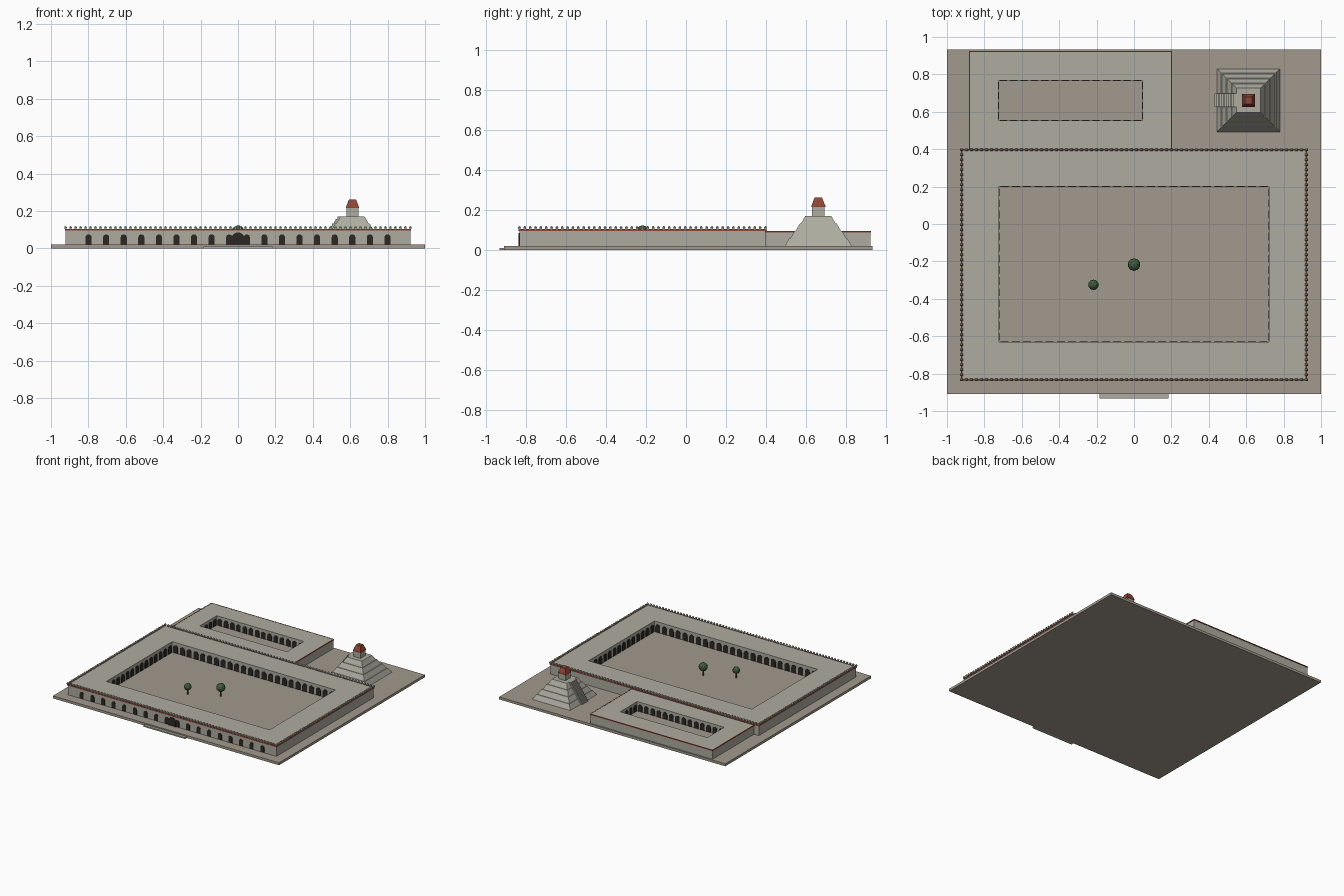
import bpy, bmesh, math
from mathutils import Matrix, Vector

if "Cube" in bpy.data.objects:
    bpy.data.objects.remove(bpy.data.objects["Cube"])


def mat(name, r, g, b):
    m = bpy.data.materials.new(name)
    m.diffuse_color = (r, g, b, 1)
    m.use_nodes = True
    m.node_tree.nodes["Principled BSDF"].inputs["Base Color"].default_value = m.diffuse_color
    return m


PAVING = mat("paving", 0.36, 0.32, 0.27)
STONE = mat("stone", 0.42, 0.41, 0.35)
DARK = mat("shadow", 0.025, 0.02, 0.016)
RED = mat("red_clay", 0.28, 0.06, 0.035)
LEAF = mat("leaf", 0.05, 0.11, 0.05)
BARK = mat("bark", 0.12, 0.07, 0.04)


def finish(name, bm, material):
    bmesh.ops.recalc_face_normals(bm, faces=bm.faces)
    me = bpy.data.meshes.new(name)
    bm.to_mesh(me)
    bm.free()
    me.materials.append(material)
    ob = bpy.data.objects.new(name, me)
    bpy.context.collection.objects.link(ob)
    return ob


def frustum(bm, cx, cy, z0, z1, hx0, hy0, hx1, hy1):
    """Four-sided block with separate bottom and top half sizes."""
    lo, hi = [[bm.verts.new((cx + sx * hx, cy + sy * hy, z))
               for sx, sy in ((-1, -1), (1, -1), (1, 1), (-1, 1))]
              for hx, hy, z in ((hx0, hy0, z0), (hx1, hy1, z1))]
    bm.faces.new(lo[::-1])
    bm.faces.new(hi)
    for i in range(4):
        j = (i + 1) % 4
        bm.faces.new((lo[i], lo[j], hi[j], hi[i]))


def box(bm, x0, x1, y0, y1, z0, z1):
    hx, hy = (x1 - x0) / 2, (y1 - y0) / 2
    frustum(bm, (x0 + x1) / 2, (y0 + y1) / 2, z0, z1, hx, hy, hx, hy)


def ring(name, outer, inner, z0, z1, material):
    """Rectangular wall ring; rectangles are x0, x1, y0, y1."""
    bm = bmesh.new()
    loops = []
    for (x0, x1, y0, y1), z in ((outer, z0), (outer, z1), (inner, z1), (inner, z0)):
        loops.append([bm.verts.new((x, y, z)) for x, y in
                      ((x0, y0), (x1, y0), (x1, y1), (x0, y1))])
    for k in range(4):
        a, b = loops[k], loops[(k + 1) % 4]
        for i in range(4):
            j = (i + 1) % 4
            bm.faces.new((a[i], a[j], b[j], b[i]))
    return finish(name, bm, material)


def arch(bm, pos, along, out, w, h, depth=0.003):
    """Round-headed dark opening standing just proud of a wall."""
    r = w / 2
    prof = [(-r, 0)] + [(-r * math.cos(math.pi * i / 8), h - r + r * math.sin(math.pi * i / 8))
                        for i in range(9)] + [(r, 0)]
    along, out, pos = Vector(along), Vector(out), Vector(pos)
    lay = [[bm.verts.new(pos + along * u + Vector((0, 0, v)) + out * d) for u, v in prof]
           for d in (-depth, depth)]
    bm.faces.new(lay[0])
    bm.faces.new(lay[1])
    for i in range(len(prof)):
        j = (i + 1) % len(prof)
        bm.faces.new((lay[0][i], lay[0][j], lay[1][j], lay[1][i]))


def arcade(name, rect, nx, ny, h):
    """Arches around the four inner walls of a courtyard."""
    x0, x1, y0, y1 = rect
    bm = bmesh.new()
    sx, sy = (x1 - x0) / nx, (y1 - y0) / ny
    for i in range(nx):
        x = x0 + sx * (i + 0.5)
        arch(bm, (x, y0, 0.02), (1, 0, 0), (0, 1, 0), sx * 0.7, h)
        arch(bm, (x, y1, 0.02), (1, 0, 0), (0, -1, 0), sx * 0.7, h)
    for i in range(ny):
        y = y0 + sy * (i + 0.5)
        arch(bm, (x0, y, 0.02), (0, 1, 0), (1, 0, 0), sy * 0.7, h)
        arch(bm, (x1, y, 0.02), (0, 1, 0), (-1, 0, 0), sy * 0.7, h)
    return finish(name, bm, DARK)


def grow(r, d):
    return (r[0] - d, r[1] + d, r[2] - d, r[3] + d)


# Ground slab and front step
bm = bmesh.new()
box(bm, -1, 1, -0.91, 0.932, 0, 0.02)
finish("ground_slab", bm, PAVING)
bm = bmesh.new()
box(bm, -0.185, 0.185, -0.932, -0.91, 0, 0.011)
finish("front_step", bm, STONE)

# Main building and rear wing, each around a courtyard
main, yard = (-0.922, 0.922, -0.832, 0.397), (-0.722, 0.722, -0.632, 0.2)
rear, rear_yard = (-0.88, 0.2, 0.397, 0.922), (-0.725, 0.045, 0.553, 0.767)
ring("main_building", main, yard, 0.02, 0.104, STONE)
ring("main_cornice", grow(main, 0.004), grow(main, -0.004), 0.095, 0.105, RED)
arcade("main_arcade", yard, 24, 14, 0.062)
ring("rear_building", rear, rear_yard, 0.02, 0.094, STONE)
ring("rear_cornice", grow(rear, 0.003), grow(rear, -0.003), 0.087, 0.095, RED)
arcade("rear_arcade", rear_yard, 14, 4, 0.055)

# Battlements along the main roof edge
bm = bmesh.new()
x0, x1, y0, y1 = main
spots = set()
for i in range(70):
    x = x0 + (x1 - x0) * i / 69
    spots |= {(x, y0), (x, y1)}
for i in range(1, 46):
    y = y0 + (y1 - y0) * i / 46
    spots |= {(x0, y), (x1, y)}
for x, y in sorted(spots):
    frustum(bm, x, y, 0.104, 0.113, 0.005, 0.005, 0.007, 0.007)
    frustum(bm, x, y, 0.113, 0.121, 0.007, 0.007, 0.002, 0.002)
finish("battlements", bm, STONE)

# Front openings and central doorway
bm = bmesh.new()
for i in range(18):
    arch(bm, ((i - 8.5) * 0.094, y0, 0.022), (1, 0, 0), (0, -1, 0), 0.033, 0.053)
finish("front_arches", bm, DARK)
bm = bmesh.new()
arch(bm, (0, y0, 0.02), (1, 0, 0), (0, -1, 0), 0.072, 0.066, 0.006)
finish("main_doorway", bm, DARK)

# Stepped pyramid
px, py, tiers = 0.612, 0.661, 4
bm = bmesh.new()
for i in range(tiers):
    lo = 0.168 - 0.027 * i
    frustum(bm, px, py, 0.02 + 0.0375 * i, 0.02 + 0.0375 * (i + 1), lo, lo, lo - 0.022, lo - 0.022)
finish("pyramid", bm, STONE)

# Stairway up the west side
bm = bmesh.new()
steps = 12
for i in range(steps):
    box(bm, 0.43 + 0.11 * i / steps, 0.56, py - 0.036, py + 0.036,
        0.02 + 0.15 * i / steps, 0.02 + 0.15 * (i + 1) / steps)
finish("pyramid_stairs", bm, STONE)

# Shrine with red roof
bm = bmesh.new()
frustum(bm, px, py, 0.17, 0.217, 0.031, 0.031, 0.031, 0.031)
finish("shrine", bm, STONE)
bm = bmesh.new()
frustum(bm, px, py, 0.215, 0.222, 0.035, 0.035, 0.035, 0.035)
frustum(bm, px, py, 0.222, 0.262, 0.034, 0.034, 0.019, 0.019)
finish("shrine_roof", bm, RED)

# Courtyard trees
for n, (x, y, r, zc) in enumerate(((0, -0.217, 0.034, 0.09), (-0.217, -0.325, 0.028, 0.079))):
    bm = bmesh.new()
    bmesh.ops.create_cone(bm, cap_ends=True, segments=6, radius1=0.006, radius2=0.005,
                          depth=zc - 0.02, matrix=Matrix.Translation((x, y, (zc + 0.02) / 2)))
    finish(f"tree_trunk_{n + 1}", bm, BARK)
    bm = bmesh.new()
    bmesh.ops.create_icosphere(bm, subdivisions=2, radius=r, matrix=Matrix.Translation((x, y, zc)))
    finish(f"tree_crown_{n + 1}", bm, LEAF)
